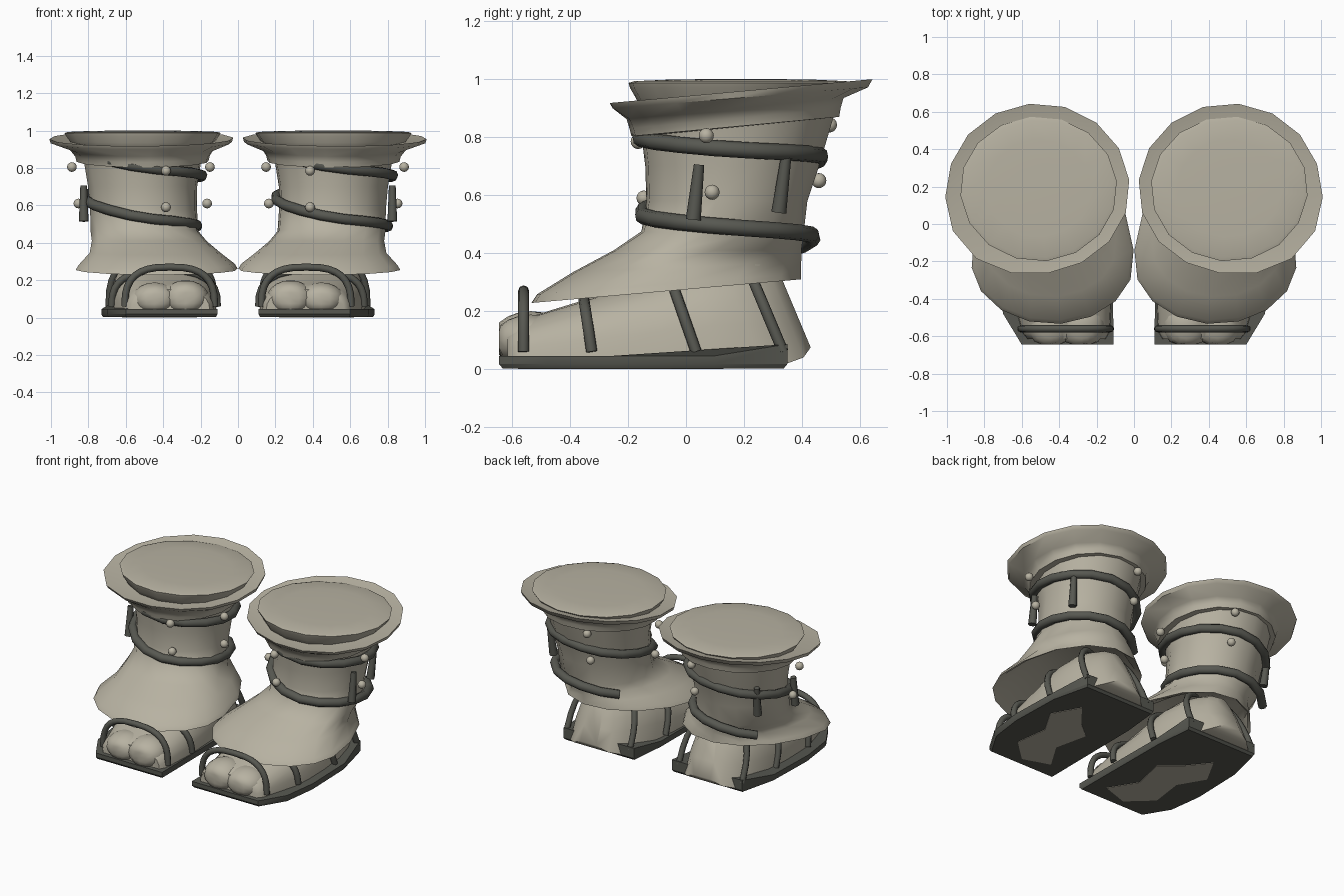
import bpy, bmesh, math
from mathutils import Vector, Matrix

if "Cube" in bpy.data.objects:
    bpy.data.objects.remove(bpy.data.objects["Cube"])


def material(name, rgb):
    m = bpy.data.materials.new(name)
    m.diffuse_color = (*rgb, 1)
    m.use_nodes = True
    m.node_tree.nodes["Principled BSDF"].inputs["Base Color"].default_value = m.diffuse_color
    return m


HIDE = material("pale hide", (0.475, 0.445, 0.36))
CORD = material("dark cord", (0.095, 0.097, 0.082))


def finish(name, bm, mat, side, angle=40):
    """Mirror for the given side, clean normals and link the part."""
    if side < 0:
        bmesh.ops.scale(bm, vec=(-1, 1, 1), verts=bm.verts)
    bmesh.ops.recalc_face_normals(bm, faces=bm.faces)
    me = bpy.data.meshes.new(name)
    bm.to_mesh(me)
    bm.free()
    me.materials.append(mat)
    ob = bpy.data.objects.new(name, me)
    bpy.context.collection.objects.link(ob)
    bpy.ops.object.select_all(action='DESELECT')
    ob.select_set(True)
    bpy.context.view_layer.objects.active = ob
    bpy.ops.object.shade_smooth_by_angle(angle=math.radians(angle))
    return ob


def loft(rings):
    """Closed skin through equal-length rings of points."""
    bm = bmesh.new()
    loops = [[bm.verts.new(p) for p in r] for r in rings]
    n = len(loops[0])
    for a, b in zip(loops, loops[1:]):
        for i in range(n):
            j = (i + 1) % n
            bm.faces.new((a[i], a[j], b[j], b[i]))
    bm.faces.new(loops[0])
    bm.faces.new(loops[-1])
    return bm


def egg_ring(cx, rx, cy, yf, yb, zf, zb, skew=0, n=16, phase=-.1):
    """Tilted oval with separate front and back reach; skew fills the outer front."""
    pts = []
    for i in range(n):
        a = math.tau * i / n + phase
        c = -math.cos(a)
        k = 1 + skew * max(0, math.cos(a - .8)) ** 4
        y = cy + k * c * ((cy - yf) if c < 0 else (yb - cy))
        z = zf + (zb - zf) * (y - yf) / (yb - yf)
        pts.append((cx + k * rx * math.sin(a), y, z))
    return pts


def arch(x0, x1, z0, z1, y, shear, n=12, p=0.72):
    """Rounded arch across the foot, leaning with height."""
    pts = []
    for i in range(n + 1):
        a = math.pi * i / n
        c, s = math.cos(a), max(math.sin(a), 0)
        x = (x0 + x1) / 2 + (x1 - x0) / 2 * math.copysign(abs(c) ** p, c)
        z = z0 + (z1 - z0) * s ** p
        pts.append((x, y + shear * (z - z0), z))
    return pts


def tube(name, pts, radius, side, sides=8):
    """Cord of constant thickness along a path."""
    pts = [Vector(p) for p in pts]
    rings = []
    ref = Vector((0, 0.2, 1)) if name.startswith("leg") else Vector((0, 1, 0))
    for i, p in enumerate(pts):
        t = (pts[min(i + 1, len(pts) - 1)] - pts[max(i - 1, 0)]).normalized()
        u = (ref - t * ref.dot(t)).normalized()
        v = t.cross(u)
        rings.append([p + radius * (u * math.cos(k) + v * math.sin(k))
                      for k in (math.tau * j / sides for j in range(sides))])
    return finish(name, loft(rings), CORD, side, 60)


def ball(name, pos, size, side, seg=12):
    bm = bmesh.new()
    bmesh.ops.create_uvsphere(bm, u_segments=seg, v_segments=seg // 2 + 2, radius=1)
    bmesh.ops.scale(bm, vec=size, verts=bm.verts)
    bmesh.ops.translate(bm, vec=pos, verts=bm.verts)
    for v in bm.verts:
        v.co.y = max(v.co.y, -.645)
    return finish(name, bm, HIDE, side, 60)


# Centre x, half width, widest y, front y, back y, front z, back z
SHELL = [
    (.48, .27, .05, -.20, .36, .37, .36), (.44, .40, -.20, -.49, .385, .25, .32),
    (.435, .435, -.20, -.535, .40, .228, .31), (.435, .42, -.20, -.515, .40, .258, .33),
    (.445, .35, -.12, -.39, .40, .335, .37), (.475, .308, -.02, -.25, .40, .41, .41),
    (.50, .29, .10, -.155, .405, .475, .45), (.505, .287, .13, -.138, .42, .58, .58),
    (.51, .293, .16, -.142, .46, .70, .70), (.51, .315, .17, -.155, .51, .803, .868),
    (.51, .355, .17, -.19, .53, .803, .870), (.51, .362, .17, -.197, .535, .83, .90),
    (.51, .385, .17, -.205, .545, .862, .935, .03), (.51, .48, .19, -.25, .63, .90, .972, .08),
    (.51, .487, .19, -.26, .645, .918, 1.0, .08), (.51, .39, .19, -.17, .55, .91, .975),
]
LEG = [
    (.51, .36, .19, -.15, .52, .88, .91), (.51, .39, .19, -.175, .55, .935, .95),
    (.51, .412, .19, -.195, .567, .97, .975), (.51, .42, .19, -.20, .575, .987, .987),
    (.51, .40, .19, -.18, .555, .993, .993),
    (.51, .28, .19, -.07, .45, .998, .998), (.51, .14, .19, .05, .33, 1.0, 1.0),
]
# y, inner x, outer x, bottom z, top z, lean
FOOT = [
    (-.615, .15, .57, .025, .15, 0), (-.58, .13, .60, .02, .17, 0),
    (-.54, .125, .61, .02, .18, 0), (-.34, .115, .665, .02, .235, -.1),
    (-.06, .13, .685, .02, .31, -.25), (.12, .15, .68, .02, .36, -.3),
    (.26, .19, .65, .02, .38, -.4), (.35, .235, .61, .02, .37, -.4),
    (.405, .29, .55, .04, .355, -.4), (.43, .36, .48, .075, .33, -.42),
]
STRAPS = [(-.56, .125, .605, .27, 0), (-.325, .11, .675, .25, -.15),
          (.035, .125, .69, .335, -.35), (.335, .18, .65, .385, -.42)]
SOLE = [(.11, -.645), (.60, -.645), (.70, -.48), (.73, -.25), (.72, .1),
        (.66, .35), (.14, .35), (.115, .1)]
WORN = [(.22, -.52), (.40, -.58), (.55, -.44), (.52, -.22), (.62, -.05),
        (.52, .13), (.40, -.02), (.28, -.12), (.33, -.34)]
BEADS = [(.385, -.165, .785), (.385, -.145, .59), (.888, .07, .805), (.853, .09, .61),
         (.15, .07, .805), (.165, .09, .61), (.385, .495, .842), (.385, .458, .65)]
PEGS = [((.825, .045, .705), (.825, .025, .515)), ((.765, .345, .73), (.755, .32, .54))]
# Cord height at each quarter turn, starting at the front
CORD_Z = [.80, .757, .735, .64, .532, .49, .46, .36]

for side, tag in ((1, "right"), (-1, "left")):
    # Boot shell with flared skirt and brim, and the leg filling it
    finish("boot_shell_" + tag, loft([egg_ring(*r) for r in SHELL]), HIDE, side, 50)
    finish("leg_top_" + tag, loft([egg_ring(*r) for r in LEG]), HIDE, side, 89)

    # Foot and toe lobes
    finish("foot_" + tag, loft([arch(a, b, z0, z1, y, s) for y, a, b, z0, z1, s in FOOT]),
           HIDE, side, 60)
    ball("big_toe_" + tag, (.28, -.535, .105), (.125, .135, .095), side, 16)
    ball("small_toe_" + tag, (.445, -.535, .10), (.125, .13, .088), side, 16)

    # Sole board with a rounded edge, thicker at the heel
    top = [(x, y, .046 + max(0, y - .1) * .16) for x, y in SOLE]
    foot_mid = Vector((.42, -.15))
    low = [foot_mid + (Vector(p) - foot_mid) * .975 for p in SOLE]
    finish("sole_" + tag, loft([[(p.x, p.y, .003) for p in low],
                                [(x, y, .018) for x, y in SOLE], top]), CORD, side, 30)
    # Worn patch under the sole
    finish("sole_patch_" + tag, loft([[(x, y, z) for x, y in WORN] for z in (0, .004)]),
           HIDE, side, 30)

    # Straps over the foot
    for i, (y, a, b, z, lean) in enumerate(STRAPS):
        tube(f"foot_strap_{i}_{tag}", arch(a, b, .06, z, y, lean, 16), .019, side)

    # Cord wound round the shaft, same direction on both boots
    path = []
    for i in range(29):
        t = -.09 + 1.74 * i / 28
        a = math.tau * t
        k = min(1, max(0, t / 1.3))
        q = min(6, max(0, int(t * 4)))
        z = CORD_Z[q] + (CORD_Z[q + 1] - CORD_Z[q]) * (t * 4 - q) + max(0, -t) * .25
        path.append((side * .51 + (.33 - .035 * k) * math.sin(a),
                     .16 - .015 * k - (.325 - .03 * k) * math.cos(a), z))
    tube("leg_cord_" + tag, path, .028, 1)

    # Beads and hanging pegs
    for i, p in enumerate(BEADS):
        ball(f"bead_{i}_{tag}", p, (.026, .026, .026), side)
    for i, (hi, lo) in enumerate(PEGS):
        hi, lo = Vector(hi), Vector(lo)
        bm = bmesh.new()
        bmesh.ops.create_cone(bm, cap_ends=True, segments=8, radius1=.026,
                              radius2=.018, depth=(hi - lo).length)
        turn = Vector((0, 0, 1)).rotation_difference(hi - lo).to_matrix().to_4x4()
        bmesh.ops.transform(bm, matrix=Matrix.Translation((hi + lo) / 2) @ turn,
                            verts=bm.verts)
        finish(f"peg_{i}_{tag}", bm, CORD, side, 50)
